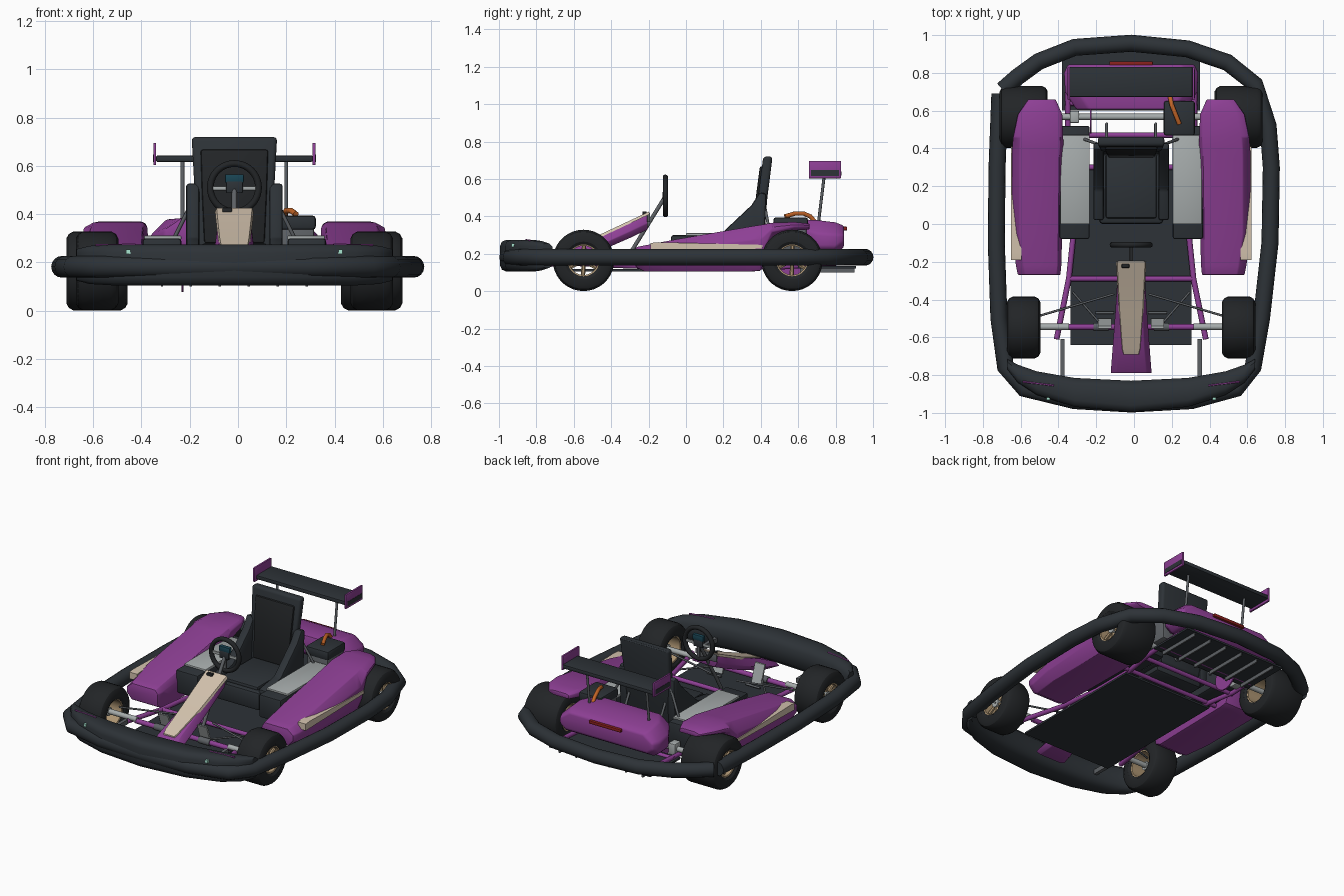
import bpy, bmesh
from math import sin, cos, pi, radians
from mathutils import Vector

if "Cube" in bpy.data.objects:
    bpy.data.objects.remove(bpy.data.objects["Cube"])

def mat(name, rgb):
    m = bpy.data.materials.new(name)
    m.diffuse_color = (*rgb, 1)
    m.use_nodes = True
    m.node_tree.nodes["Principled BSDF"].inputs["Base Color"].default_value = m.diffuse_color
    return m

PURPLE = mat("purple", (.27, .05, .30))
DARK = mat("charcoal", (.026, .032, .038))
BLACK = mat("rubber", (.016, .018, .02))
BEIGE = mat("beige", (.65, .54, .42))
BRONZE = mat("bronze", (.42, .30, .17))
LIGHT = mat("light_grey", (.38, .41, .41))
STEEL = mat("steel", (.11, .12, .13))
ORANGE = mat("orange", (.55, .13, .02))
RED = mat("red", (.25, .015, .012))
TEAL = mat("teal", (.01, .06, .09))
MINT = mat("mint", (.4, .8, .65))

def loft(name, rings, m, bevel=0, mirror=False, closed=False, segs=2, angle=32):
    """Skin equal-length rings of points, capped unless closed."""
    bm = bmesh.new()
    vs = [[bm.verts.new(p) for p in r] for r in rings]
    n, k = len(vs), len(vs[0])
    for i in range(n if closed else n - 1):
        a, b = vs[i], vs[(i + 1) % n]
        for j in range(k):
            bm.faces.new((a[j], a[(j + 1) % k], b[(j + 1) % k], b[j]))
    if not closed:
        bm.faces.new(vs[0])
        bm.faces.new(vs[-1])
    bmesh.ops.recalc_face_normals(bm, faces=bm.faces[:])
    if bevel:
        es = [e for e in bm.edges if e.calc_face_angle(0) > radians(30)]
        bmesh.ops.bevel(bm, geom=es, offset=bevel, segments=segs, profile=.5,
                        affect='EDGES', clamp_overlap=True)
    me = bpy.data.meshes.new(name)
    bm.to_mesh(me)
    bm.free()
    me.materials.append(m)
    me.shade_smooth()
    me.set_sharp_from_angle(angle=radians(angle))
    ob = bpy.data.objects.new(name, me)
    bpy.context.scene.collection.objects.link(ob)
    if mirror:
        ob.modifiers.new("Mirror", 'MIRROR')
    return ob

def box(name, c, s, m, bevel=0, mirror=False):
    x, y, z = c
    a, b, h = s[0] / 2, s[1] / 2, s[2] / 2
    return loft(name, [[(x + i * a, y + j * b, z + t * h) for i, j in
                ((-1, -1), (1, -1), (1, 1), (-1, 1))] for t in (-1, 1)], m, bevel, mirror)

def rod(name, pts, r, m, mirror=False, n=10):
    pts = [Vector(p) for p in pts]
    rings = []
    for i, p in enumerate(pts):
        t = (pts[min(i + 1, len(pts) - 1)] - pts[max(i - 1, 0)]).normalized()
        s = t.cross(Vector((0, 0, 1)) if abs(t.z) < .9 else Vector((1, 0, 0))).normalized()
        u = s.cross(t)
        rings.append([p + r * (s * cos(2 * pi * k / n) + u * sin(2 * pi * k / n)) for k in range(n)])
    return loft(name, rings, m, 0, mirror, angle=50)

def lathe(name, c, prof, m, n=36, mirror=True):
    """Closed (x, r) profile spun around an x-parallel axis."""
    return loft(name, [[(c[0] + x, c[1] + r * cos(2 * pi * k / n), c[2] + r * sin(2 * pi * k / n))
                for x, r in prof] for k in range(n)], m, 0, mirror, True)

# wheels
for end, y, w in (("front", -.548, .088), ("rear", .567, .127)):
    c = (.569, y, .165)
    lathe(end + "_tyre", c, [(-w + .01, .085), (-w, .10), (-w, .135), (-w + .01, .153), (-w + .03, .164),
          (w - .03, .164), (w - .01, .153), (w, .135), (w, .10), (w - .01, .085)], BLACK)
    lathe(end + "_rim", c, [(-w + .015, .078), (-w + .01, .09), (w - .01, .09), (w - .015, .078)], BRONZE)
    lathe(end + "_hub", c, [(-.04, .006), (-.04, .028), (w - .03, .028), (w - .03, .006)], LIGHT, 16)
    for k in range(6):
        a = k * pi / 3 + .5
        d = Vector((0, cos(a), sin(a)))
        p = Vector((c[0] + w - .045, y, .165))
        rod(end + "_spoke", [p + d * .02, p + d * .084], .011, BRONZE, True, 6)

# perimeter bumper tube and nose bumper
ring = [(-.695, .69), (-.71, .3), (-.714, -.1), (-.70, -.5), (-.665, -.76), (-.57, -.87), (-.3, -.935),
        (0, -.953), (.32, -.935), (.56, -.87), (.645, -.76), (.69, -.5), (.735, -.1), (.742, .3),
        (.725, .52), (.655, .74), (.51, .855), (.3, .927), (0, .957), (-.3, .935), (-.49, .86),
        (-.6, .78), (-.68, .71)]
rod("perimeter_tube", [(x, y, .182) for x, y in ring], .045, DARK, n=16)
half = [(0, -.995, -.83, 0), (.3, -.968, -.815, 0), (.5, -.905, -.78, 0), (.6, -.84, -.745, .006), (.655, -.77, -.715, .02)]
rings = []
for x, f, b, d in [(-x, f, b, d) for x, f, b, d in half[:0:-1]] + half:
    lo, hi, q = .105 + d, .275 - d, min(.035, (b - f) * .3)
    rings.append([(x, f, lo + q), (x, f, hi - q), (x, f + q * .3, hi - q * .3), (x, f + q, hi), (x, b - q, hi),
                  (x, b, hi - q), (x, b, lo + q), (x, b - q, lo), (x, f + q, lo), (x, f + q * .3, lo + q * .3)])
loft("nose_bumper", rings, DARK, angle=50)
rod("bumper_stripe", [(.41, -.855, .274), (.575, -.835, .272)], .005, PURPLE, True, 6)
box("bumper_marker", (.44, -.925, .245), (.018, .014, .018), MINT, 0, True)
box("bumper_mount", (.363, -.71, .17), (.022, .2, .03), STEEL, 0, True)

# floor and chassis
box("floor_pan", (0, -.175, .112), (.64, .93, .012), DARK)
rod("chassis_rail", [(.395, -.61, .15), (.33, -.29, .135), (.3, 0, .13), (.3, .3, .13), (.335, .5, .13), (.335, .8, .15)],
    .015, PURPLE, True)
for y, w in ((-.29, .335), (.3, .37), (.47, .35), (.64, .35)):
    rod("crossmember", [(-w, y, .135), (w, y, .135)], .014, PURPLE)
rod("front_beam", [(-.34, -.545, .155), (.34, -.545, .155)], .016, PURPLE)
rod("stub_axle", [(.33, -.545, .165), (.53, -.545, .165)], .017, LIGHT, True)
rod("beam_clamp", [(.12, -.545, .155), (.2, -.545, .155)], .022, STEEL, True)
rod("tie_rod", [(.5, -.49, .18), (.09, -.37, .19)], .006, STEEL, True, 8)
rod("steering_link", [(.31, -.36, .16), (.17, -.52, .16)], .006, STEEL, True, 8)
rod("rear_axle", [(-.5, .567, .165), (.5, .567, .165)], .017, LIGHT)
lathe("sprocket", (-.215, .567, .165), [(-.004, .02), (-.004, .088), (.004, .088), (.004, .02)], PURPLE, 28, False)
box("brake_caliper", (-.3, .567, .165), (.05, .065, .08), LIGHT, .008)
for a in (.14,):
    loft("pedal", [[(x, -.5 + d, .13), (x, -.5 + d - .012, .13), (x, -.54 + d - .012, .25), (x, -.54 + d, .25)]
         for x, d in ((a - .035, 0), (a + .035, 0))], LIGHT, 0, True)
    rod("pedal_bar", [(a - .05, -.47, .13), (a + .05, -.47, .13)], .007, STEEL, True, 8)

# side pods
rings = []
for y, xi, xo, zb, zt in ((-.27, .375, .6, .13, .235), (-.22, .37, .61, .105, .245), (-.05, .365, .632, .105, .278),
                          (.35, .36, .632, .105, .347), (.4, .358, .63, .11, .355), (.46, .36, .625, .29, .366),
                          (.58, .365, .6, .325, .37), (.66, .4, .545, .33, .362)):
    h = zt - zb
    rings.append([(xi, y, zb), (xi, y, zt - .25 * h), (xi + .02, y, zt), (xo - .04, y, zt),
                  (xo, y, zt - .3 * h), (xo, y, zb + .35 * h), (xo - .035, y, zb)])
loft("side_pod", rings, PURPLE, .006, True, angle=25)
loft("pod_stripe", [[(x, -.19, .215), (x, .41, .228), (x, .41, .248), (x, -.15, .262), (x, -.19, .258)]
     for x in (.58, .637)], BEIGE, 0, True)

# tanks beside the seat
box("side_tank", (.3, .22, .225), (.16, .6, .15), DARK, .012, True)
box("tank_lid", (.297, .235, .303), (.155, .47, .016), LIGHT, .004, True)

# rear bodywork, lamp and diffuser
rings = []
for y, w, zb, zt in ((.605, .29, .27, .385), (.7, .35, .205, .38), (.8, .355, .205, .368), (.845, .335, .235, .35)):
    zm = zb + (zt - zb) * .6
    rings.append([(-w + .04, y, zb), (w - .04, y, zb), (w, y, zb + .03), (w, y, zm), (w - .07, y, zt),
                  (-w + .07, y, zt), (-w, y, zm), (-w, y, zb + .03)])
loft("rear_bodywork", rings, PURPLE, .012)
box("tail_lamp", (0, .848, .335), (.23, .026, .02), RED, .004)
box("diffuser", (0, .755, .128), (.73, .31, .012), DARK)
for x in (.06, .18, .3):
    box("diffuser_fin", (x, .755, .115), (.01, .29, .03), STEEL, 0, True)

# rear wing
rod("wing_post", [(.215, .705, .34), (.215, .74, .625)], .008, STEEL, True)
box("wing_blade", (0, .752, .63), (.65, .16, .026), DARK, .006)
box("wing_endplate", (.33, .743, .65), (.012, .172, .092), PURPLE, .002, True)
box("endplate_stripe", (.334, .743, .632), (.008, .15, .03), DARK, 0, True)

# engine and exhaust
box("engine_block", (.255, .56, .27), (.15, .17, .15), STEEL, .01)
box("engine_cover", (.255, .56, .365), (.165, .185, .06), DARK, .014)
rod("exhaust", [(.205, .69, .37), (.208, .665, .4), (.215, .63, .415), (.235, .58, .415), (.255, .53, .4)], .012, ORANGE)

# seat
box("seat_base", (0, .2, .2), (.34, .4, .12), DARK, .02)
box("seat_cushion", (0, .2, .265), (.27, .34, .03), DARK, .012)
loft("seat_back", [[(-w, y, z), (w, y, z), (w, y + .05, z), (-w, y + .05, z)]
     for z, w, y in ((.2, .15, .36), (.5, .165, .385), (.72, .177, .413))], DARK, .016, segs=3)
loft("back_cushion", [[(-w, y, z), (w, y, z), (w, y + .03, z), (-w, y + .03, z)]
     for z, w, y in ((.28, .125, .352), (.5, .135, .373), (.668, .14, .395))], BLACK, .01)
side = [(.02, .17), (.02, .275), (.18, .30), (.35, .46), (.395, .53), (.43, .52), (.415, .17)]
loft("seat_bolster", [[(x, y, z) for y, z in side] for x in (.145, .2)], DARK, .012, True)
rod("seat_stay", [(.17, .42, .46), (.25, .45, .3)], .008, STEEL, True)
rod("seat_rear_stay", [(.13, .42, .36), (.13, .53, .16)], .008, STEEL, True)

# nose fairing
nose = [(-.79, .11, .08, .12, .15), (-.66, .10, .07, .14, .215), (-.46, .085, .062, .215, .295),
        (-.3, .075, .065, .285, .37), (-.205, .068, .062, .33, .415)]
loft("nose_fairing", [[(-a * .7, y, lo), (a * .7, y, lo), (a, y, lo + (hi - lo) * .4), (b, y, hi), (-b, y, hi),
     (-a, y, lo + (hi - lo) * .4)] for y, a, b, lo, hi in nose], PURPLE, .004)
loft("fairing_panel", [[(-w, y, z - .008), (w, y, z - .008), (w * .92, y, z + .008), (-w * .92, y, z + .008)]
     for y, w, z in ((-.69, .042, .2), (-.66, .05, .215), (-.46, .066, .295), (-.3, .075, .37), (-.198, .08, .418))], BEIGE)
box("fairing_latch", (-.03, -.222, .412), (.04, .02, .03), BLACK, .003)
box("fairing_stop", (0, -.2, .395), (.14, .016, .05), STEEL, .003)

# steering
n = 40
loft("steering_wheel", [[((.1 + .014 * cos(b)) * cos(a), -.11 + .015 * sin(b), .51 + (.1 + .014 * cos(b)) * sin(a))
     for b in [2 * pi * j / 10 for j in range(10)]] for a in [2 * pi * k / n for k in range(n)]],
     BLACK, closed=True, angle=60)
box("wheel_spoke", (0, -.11, .507), (.2, .014, .016), LIGHT, .003)
box("wheel_lower_spoke", (0, -.11, .455), (.02, .012, .1), STEEL)
box("wheel_hub", (0, -.112, .512), (.07, .025, .05), DARK, .006)
box("dash_display", (0, -.11, .548), (.078, .026, .034), TEAL, .004)
rod("steering_column", [(0, -.115, .5), (0, -.3, .2), (0, -.34, .13)], .011, STEEL)

# the kart's centre line sits slightly left of the origin
for ob in bpy.context.scene.objects:
    ob.location.x -= .015
